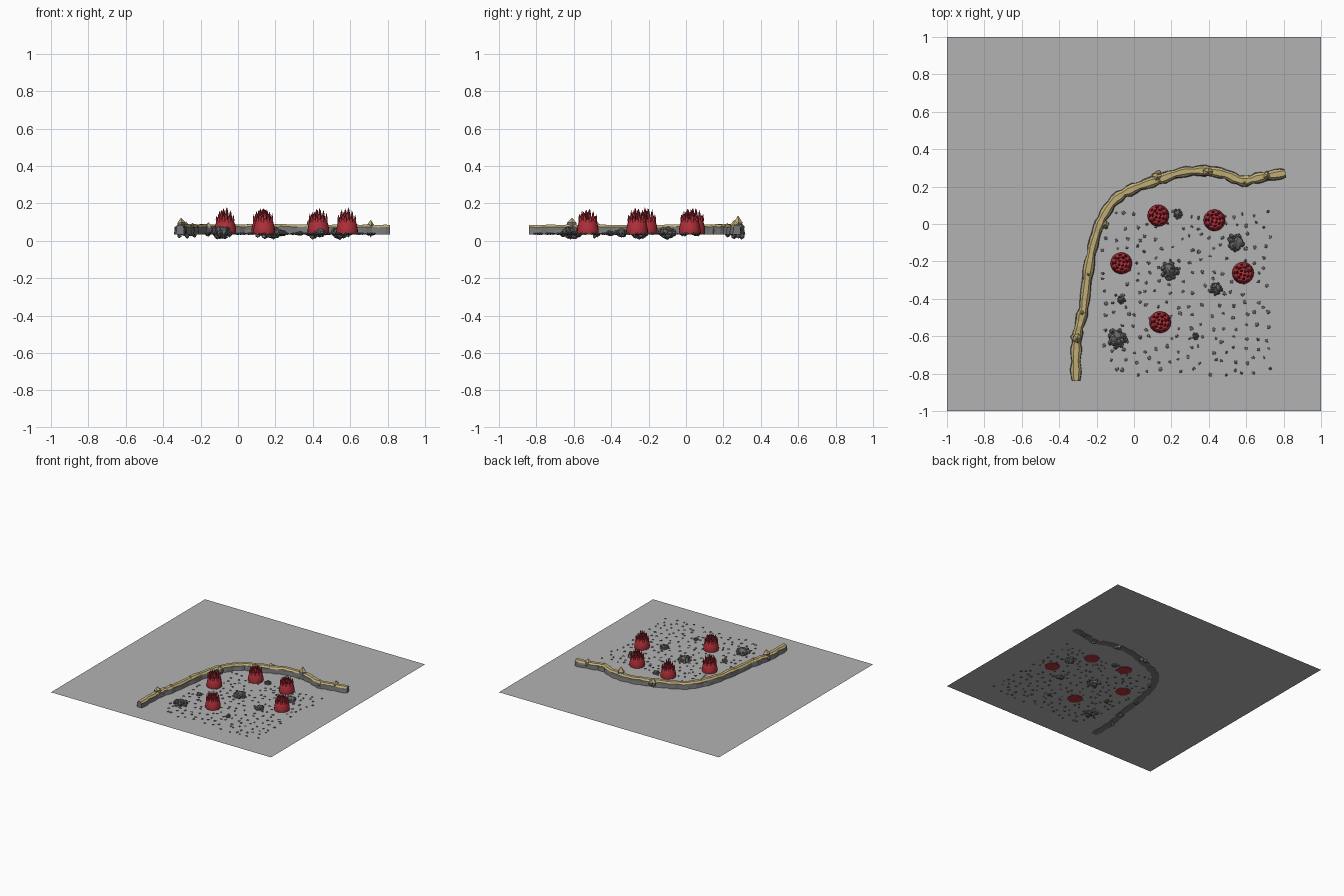
import bpy, bmesh, math, random
from mathutils import Vector, Matrix

if "Cube" in bpy.data.objects:
    bpy.data.objects.remove(bpy.data.objects["Cube"])
random.seed(7)
R = random.uniform
G = 0.038  # ground height


def mat(name, c):
    m = bpy.data.materials.new(name)
    m.diffuse_color = (*c, 1)
    m.use_nodes = True
    m.node_tree.nodes["Principled BSDF"].inputs["Base Color"].default_value = m.diffuse_color
    return m


GROUND = mat("ground grey", (0.45, 0.45, 0.45))
STONE = mat("cliff grey", (0.19, 0.19, 0.19))
ROCK = mat("rock grey", (0.14, 0.14, 0.14))
SAND = mat("sand top", (0.52, 0.42, 0.18))
RED = mat("red", (0.43, 0.028, 0.04))


def finish(bm, name, mats, top=None):
    bm.normal_update()
    if top is not None:
        for f in bm.faces:
            f.material_index = 1 if f.normal.z > top else 0
    me = bpy.data.meshes.new(name)
    bm.to_mesh(me)
    bm.free()
    for m in mats:
        me.materials.append(m)
    ob = bpy.data.objects.new(name, me)
    bpy.context.collection.objects.link(ob)
    return ob


def lump(bm, c, sx, sy, sz, jit=0.2, sub=1):
    M = Matrix.Translation(c) @ Matrix.Rotation(R(0, 6.28), 4, 'Z') @ Matrix.Diagonal((sx, sy, sz, 1))
    vs = bmesh.ops.create_icosphere(bm, subdivisions=sub, radius=1)['verts']
    for v in vs:
        v.co *= 1 + R(-jit, jit)
    bmesh.ops.transform(bm, matrix=M, verts=vs)


# ground sheet
bm = bmesh.new()
bmesh.ops.create_grid(bm, x_segments=1, y_segments=1, size=1, matrix=Matrix.Translation((0, 0, G)))
finish(bm, "ground", [GROUND])

# curved cliff wall swept along a path
P = [Vector(p) for p in [(-.31, -.84), (-.31, -.7), (-.3, -.58), (-.27, -.45), (-.245, -.25), (-.21, -.08),
     (-.17, .03), (-.1, .13), (0, .19), (.13, .235), (.25, .275), (.38, .285), (.49, .265), (.58, .23), (.68, .25), (.81, .272)]]
path = []
for i in range(len(P) - 1):
    a, b, c, d = P[max(i - 1, 0)], P[i], P[i + 1], P[min(i + 2, len(P) - 1)]
    for k in range(4):
        t = k / 4
        path.append(.5 * (2 * b + (c - a) * t + (2 * a - 5 * b + 4 * c - d) * t * t + (3 * b - a - 3 * c + d) * t ** 3))
path.append(P[-1])
bm = bmesh.new()
rings = []
for i, p in enumerate(path):
    d = (path[min(i + 1, len(path) - 1)] - path[max(i - 1, 0)]).normalized()
    n = Vector((-d.y, d.x))
    w = (.021 if i % 3 == 0 else .027) * R(.92, 1.08)
    h = .088 + R(-.004, .003)
    prof = [(-w * 1.1, G - .003), (-w, .06), (-w * .95, h - .012), (-w * .5, h), (w * .5, h),
            (w * .95, h - .012), (w, .06), (w * 1.1, G - .003)]
    rings.append([bm.verts.new((*(p + n * (s + R(-.002, .002))), z)) for s, z in prof])
for a, b in zip(rings, rings[1:]):
    for j in range(8):
        k = (j + 1) % 8
        bm.faces.new((a[j], b[j], b[k], a[k]))
bm.faces.new(rings[0])
bm.faces.new(rings[-1][::-1])
bmesh.ops.recalc_face_normals(bm, faces=bm.faces)
finish(bm, "cliff_wall", [STONE, SAND], .3)

# boulders set into the wall: x, y, radius, top height
bm = bmesh.new()
for x, y, r, top in [(-.305, -.61, .03, .125), (-.278, -.475, .025, .1), (-.243, -.27, .022, .1), (-.158, -.005, .024, .1),
                     (.125, .25, .035, .1), (.395, .278, .033, .13), (.59, .22, .024, .1), (.71, .258, .025, .115)]:
    lump(bm, (x, y, (top + .02) / 2), r, r * .8, (top - .02) / 2, .12)
    for k in range(5):
        a = k * 1.257 + R(0, .6)
        s = r * R(.4, .6)
        lump(bm, (x + math.cos(a) * r * .6, y + math.sin(a) * r * .6, R(.025, .07)), s, s, s * 1.1, .15)
finish(bm, "wall_boulders", [STONE, SAND], .45)

# loose rocks: clusters of jagged lumps
for i, (x, y, r) in enumerate([(.19, -.25, .058), (.545, -.1, .055), (.44, -.345, .04), (-.068, -.405, .027),
                               (-.09, -.61, .063), (.33, -.6, .022), (.235, .055, .03)]):
    bm = bmesh.new()
    lump(bm, (x, y, G + r * .1), r * .75, r * .65, r * .6)
    for k in range(16):
        a = k * 2.4
        q = r * .75 * math.sqrt((k + .5) / 16)
        s = r * R(.25, .36)
        lump(bm, (x + q * math.cos(a), y + q * math.sin(a), G + r * R(.2, .5) - q * .35), s, s * .8, s * 1.1)
    for k in range(4):
        a = k * 1.57 + .4
        lump(bm, (x + r * .35 * math.cos(a), y + r * .35 * math.sin(a), G - r * .2), r * .3, r * .25, r * .25)
    finish(bm, f"rock_{i + 1}", [ROCK])

# scattered pebbles, barely above the ground
bm = bmesh.new()
for i in range(16):
    for j in range(15):
        x, y = -.16 + i * .058 + R(-.02, .02), -.79 + j * .06 + R(-.02, .02)
        if R(0, 1) > .88 or (x < -.1 and y > -.05):
            continue
        s = R(.009, .014)
        lump(bm, (x, y, G), s, s * .85, .006, .15, 1)
finish(bm, "pebbles", [ROCK])


# red plants: bell body with a crown of pointed tongues
def plant(name, x, y):
    bm = bmesh.new()
    N = 20
    prof = [(.056, G - .003), (.058, .05), (.057, .065), (.053, .085), (.047, .105), (.04, .116), (.03, .105)]
    rs = [[bm.verts.new((x + r * math.cos(k * math.tau / N), y + r * math.sin(k * math.tau / N), z))
           for k in range(N)] for r, z in prof]
    for a, b in zip(rs, rs[1:]):
        for k in range(N):
            bm.faces.new((a[k], a[(k + 1) % N], b[(k + 1) % N], b[k]))
    bm.faces.new(rs[-1])
    bm.faces.new(rs[0][::-1])
    # outer, middle and inner tongues
    for n, r, z0, zt, lean in [(9, .043, .09, .145, 1.08), (7, .031, .095, .165, 1.0), (4, .014, .1, .178, .9)]:
        for k in range(n):
            a = k * math.tau / n + r * 40
            d = Vector((math.cos(a), math.sin(a), 0))
            t = Vector((-d.y, d.x, 0))
            c = Vector((x, y, 0))
            top = zt + R(-.012, .004)
            tr = []
            for f, w in [(0, .009), (.5, .0085), (.8, .004)]:
                o = c + d * r * (1 + (lean - 1) * f) + Vector((0, 0, z0 + (top - z0) * f))
                tr.append([bm.verts.new(o + d * (w * .75 * math.cos(q * math.tau / 6)) + t * (w * math.sin(q * math.tau / 6)))
                           for q in range(6)])
            tip = bm.verts.new(c + d * r * lean + t * R(-.004, .004) + Vector((0, 0, top)))
            for A, B in zip(tr, tr[1:]):
                for q in range(6):
                    bm.faces.new((A[q], A[(q + 1) % 6], B[(q + 1) % 6], B[q]))
            for q in range(6):
                bm.faces.new((tr[-1][q], tr[-1][(q + 1) % 6], tip))
    for f in bm.faces:
        f.smooth = len(f.verts) < 6
    finish(bm, name, [RED])


for i, (x, y) in enumerate([(.13, .045), (.43, .02), (-.068, -.21), (.583, -.262), (.14, -.525)]):
    plant(f"red_plant_{i + 1}", x, y)
